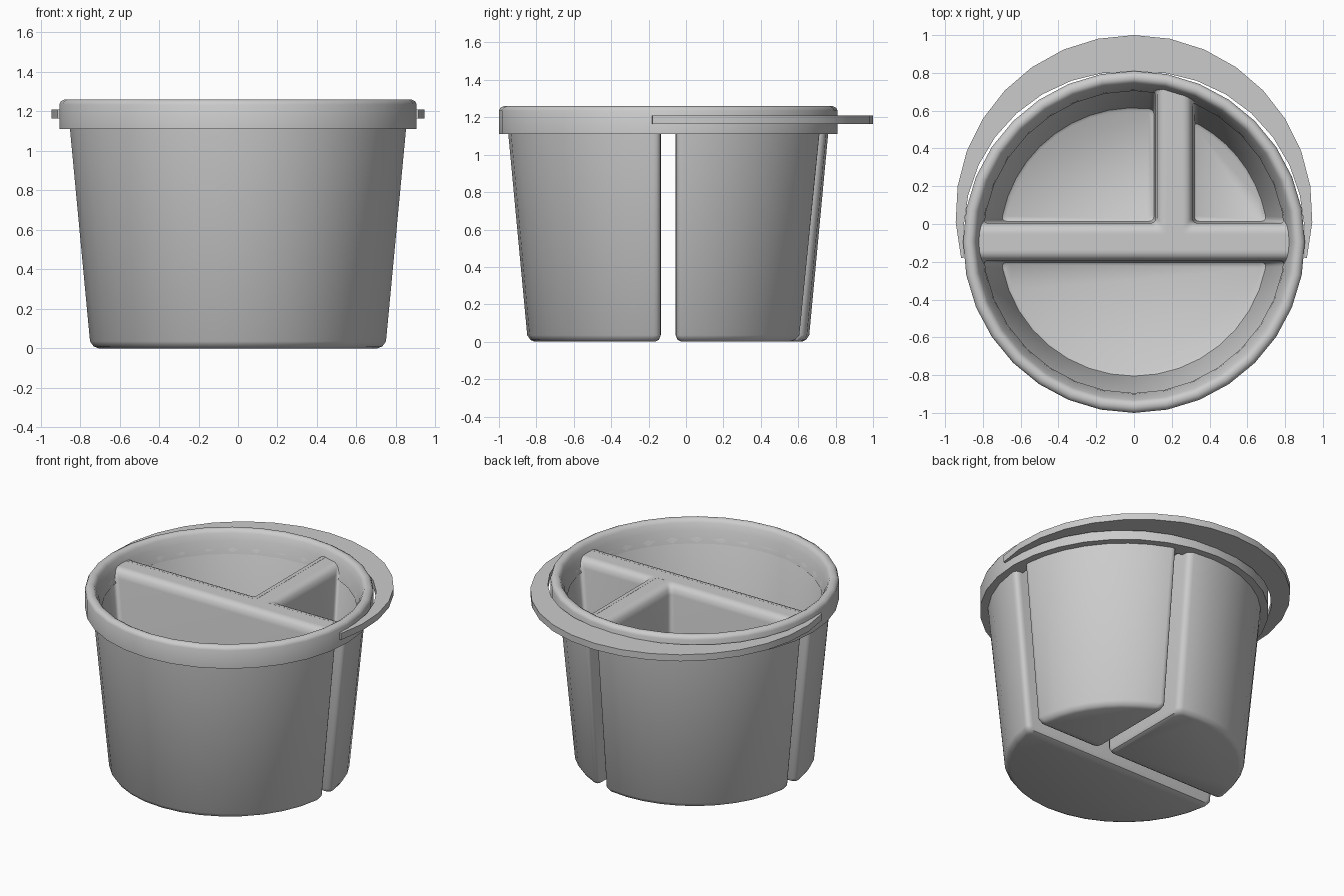
import bpy, bmesh
from math import sin, cos, asin, acos, pi
from mathutils import Vector

if "Cube" in bpy.data.objects:
    bpy.data.objects.remove(bpy.data.objects["Cube"])

CY = -0.095          # pot axis sits slightly toward the front
STEP = 2 * pi / 32


def finish(name, rings, caps=False, closed=False, wrap=True, angle=40):
    """Skin a stack of equal-length rings into a mesh object."""
    bm = bmesh.new()
    vs = [[bm.verts.new(p) for p in r] for r in rings]
    pairs = list(zip(vs, vs[1:])) + ([(vs[-1], vs[0])] if closed else [])
    for a, b in pairs:
        n = len(a)
        for i in range(n if wrap else n - 1):
            j = (i + 1) % n
            bm.faces.new((a[i], a[j], b[j], b[i]))
    if caps:
        bm.faces.new(vs[0])
        bm.faces.new(vs[-1])
    bmesh.ops.recalc_face_normals(bm, faces=bm.faces)
    me = bpy.data.meshes.new(name)
    bm.to_mesh(me)
    bm.free()
    ob = bpy.data.objects.new(name, me)
    bpy.context.collection.objects.link(ob)
    bpy.ops.object.select_all(action='DESELECT')
    ob.select_set(True)
    bpy.context.view_layer.objects.active = ob
    bpy.ops.object.shade_smooth_by_angle(angle=angle * pi / 180)
    return ob


def outline(kind, R, d, c):
    """Disc sector with rounded corners; d insets its straight sides."""
    inner = []
    if kind == 'front':
        y = -0.04 - d
        a0, a1, n = pi - asin(y / R), 2 * pi + asin(y / R), 16
    elif kind == 'left':
        x, y = 0.175 - d, 0.04 + d
        a0, a1, n = acos(x / R), pi - asin(y / R), 10
        inner = [Vector((x, y))]
    else:
        x, y = 0.25 + d, 0.04 + d
        a0, a1, n = asin(y / R), acos(x / R), 7
        inner = [Vector((x, y))]
    P = lambda a: Vector((R * cos(a), R * sin(a)))
    e = c / R
    arc = [P(a0 + e + (a1 - a0 - 2 * e) * i / n) for i in range(n + 1)]
    A, B = P(a0), P(a1)

    def corner(p, q, r):
        p = q + (p - q).normalized() * c
        r = q + (r - q).normalized() * c
        return [p * (1 - t)**2 + q * 2 * t * (1 - t) + r * t * t
                for t in (0, .25, .5, .75, 1)]
    after = inner[0] if inner else A
    before = inner[0] if inner else B
    pts = arc + corner(arc[-1], B, after)[1:]
    if inner:
        pts += corner(B, inner[0], A)
    return pts + corner(before, A, arc[0])[:-1]


# Three separate tapering cups: outer shell, rolled lip, inner wall, floor
# (height, radius, side inset, corner radius)
levels = [(0, .715, .03, .04), (.01, .737, .01, .04), (.035, .754, 0, .04),
          (1.11, .855, 0, .04), (1.16, .858, 0, .03), (1.2, .86, 0, .03),
          (1.2, .85, .015, .03), (1.193, .842, .035, .03),
          (1.175, .828, .052, .03), (1.14, .806, .06, .03),
          (.09, .717, .065, .03), (.06, .71, .069, .03), (.05, .695, .08, .03)]
for kind in ('front', 'left', 'right'):
    rings = [[(p.x, p.y + CY, z) for p in outline(kind, R, d, c)]
             for z, R, d, c in levels]
    finish(kind + '_cup', rings, caps=True)


# Bridges closing the gaps along the top of the dividers
def box(name, x0, x1, y0, y1, z0, z1):
    finish(name, [[(x0, y0, z), (x1, y0, z), (x1, y1, z), (x0, y1, z)]
                  for z in (z0, z1)], caps=True, angle=30)


box('cross_divider_top', -.84, .84, CY - .055, CY + .055, 1.14, 1.1995)
box('back_divider_top', .16, .265, CY + .05, CY + .81, 1.14, 1.199)

# Collar around the top with a rounded lip
profile = [(.80, 1.11), (.905, 1.11), (.905, 1.235), (.897, 1.251), (.88, 1.26),
           (.862, 1.26), (.847, 1.252), (.838, 1.237), (.82, 1.195)]
finish('rim', [[(r * sin(i * STEP), CY + r * cos(i * STEP), z) for i in range(32)]
               for r, z in profile], closed=True)

# Flat crescent handle folded back behind the rim
hy, hr, n = 0.055, 0.945, 18
o_end = pi / 2 + asin((.18 + hy) / hr)
i_end = pi / 2 + asin((.18 + CY) / .9)
rings = []
for k in range(n + 1):
    t = 2 * k / n - 1
    a, b = t * o_end, t * i_end
    ri = .902 + .02 * abs(sin(2 * b))
    ox, oy = hr * sin(a), hy + hr * cos(a)
    ix, iy = ri * sin(b), CY + ri * cos(b)
    rings.append([(ox, oy, 1.165), (ox, oy, 1.21), (ix, iy, 1.21), (ix, iy, 1.165)])
finish('handle', rings, caps=True, angle=30)
